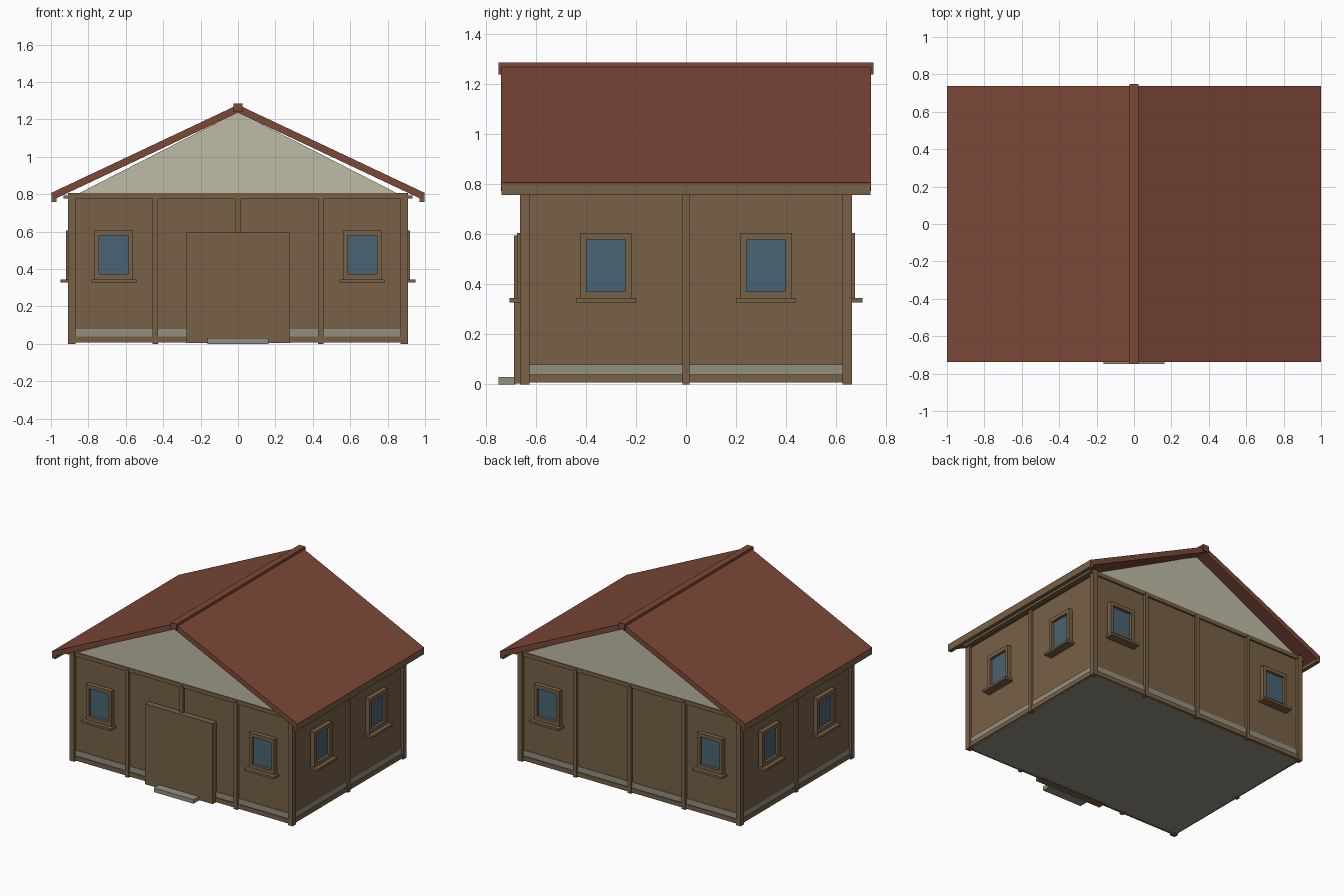
import bpy, bmesh
from mathutils import Matrix, Vector

if "Cube" in bpy.data.objects:
    bpy.data.objects.remove(bpy.data.objects["Cube"], do_unlink=True)


def material(name, rgb):
    lin = [((c / 255 + 0.055) / 1.055) ** 2.4 for c in rgb] + [1.0]
    m = bpy.data.materials.new(name)
    m.use_nodes = True
    m.diffuse_color = lin
    m.node_tree.nodes["Principled BSDF"].inputs["Base Color"].default_value = lin
    return m


WOOD = material("brown timber", (119, 97, 70))
ROOF = material("red roof", (124, 72, 55))
GABLE = material("cream gable", (190, 188, 166))
STONE = material("grey stone", (146, 144, 129))
GLASS = material("blue glass", (72, 100, 114))


def finish(bm, name, mat, place=None):
    if place:
        bmesh.ops.transform(bm, matrix=place, verts=bm.verts)
    bmesh.ops.recalc_face_normals(bm, faces=bm.faces)
    me = bpy.data.meshes.new(name)
    bm.to_mesh(me)
    bm.free()
    me.materials.append(mat)
    ob = bpy.data.objects.new(name, me)
    bpy.context.scene.collection.objects.link(ob)
    return ob


def add_box(bm, x, y, z):
    size = [b - a for a, b in (x, y, z)]
    mid = Vector([(a + b) / 2 for a, b in (x, y, z)])
    bmesh.ops.create_cube(bm, size=1, matrix=Matrix.Translation(mid) @ Matrix.Diagonal((*size, 1)))


def boxes(name, mat, *parts, place=None):
    bm = bmesh.new()
    for part in parts:
        add_box(bm, *part)
    return finish(bm, name, mat, place)


def prism(name, mat, outline, y0, y1):
    # Extrude an x-z outline along y
    bm = bmesh.new()
    face = bm.faces.new([bm.verts.new((x, y0, z)) for x, z in outline])
    out = bmesh.ops.extrude_face_region(bm, geom=[face])
    verts = [v for v in out["geom"] if isinstance(v, bmesh.types.BMVert)]
    bmesh.ops.translate(bm, verts=verts, vec=(0, y1 - y0, 0))
    return finish(bm, name, mat)


HX, HY = 0.908, 0.662      # outer faces of the timber frame
TOP = 0.805                # top of the walls


def both(h):
    return (-h, h)


# Body and stone plinth
boxes("wall_body", WOOD, (both(HX - 0.02), both(HY - 0.02), (0.08, TOP - 0.01)))
boxes("stone_plinth", STONE, (both(HX - 0.014), both(HY - 0.014), (0.008, 0.08)))

# Corner posts
for sx in (-1, 1):
    for sy in (-1, 1):
        boxes("corner_post", WOOD, (sorted((sx * 0.87, sx * HX)),
              sorted((sy * 0.625, sy * HY)), (0, TOP)))

# Horizontal rails and intermediate posts on each face
for s in (-1, 1):
    front = sorted((s * (HY - 0.03), s * (HY - 0.007)))
    side = sorted((s * (HX - 0.03), s * (HX - 0.007)))
    for low, high, label in ((0.008, 0.04, "bottom_rail"), (0.775, TOP, "top_rail")):
        boxes(label, WOOD, (both(0.88), front, (low, high)), (side, both(0.64), (low, high)))
    for x in (-0.442, 0, 0.442):
        boxes("wall_post", WOOD, (both(0.014), both(0.015), (0, 0.79)),
              place=Matrix.Translation((x, s * (HY - 0.016), 0)))
    boxes("side_post", WOOD, (both(0.015), both(0.014), (0, 0.79)),
          place=Matrix.Translation((s * (HX - 0.016), 0, 0)))
    boxes("wall_plate", WOOD, (sorted((s * 0.89, s * 0.932)), both(HY), (0.777, 0.792)))


def window(place):
    # Built facing -y, with the outer frame surface of the house at y = 0
    deep = (-0.012, 0.03)
    boxes("window_frame", WOOD,
          ((-0.103, -0.078), deep, (0.345, 0.605)), ((0.078, 0.103), deep, (0.345, 0.605)),
          ((-0.078, 0.078), deep, (0.345, 0.372)), ((-0.078, 0.078), deep, (0.578, 0.605)),
          place=place)
    boxes("window_sill", WOOD, (both(0.12), (-0.042, 0.03), (0.328, 0.345)), place=place)
    boxes("window_glass", GLASS, (both(0.078), (0.008, 0.025), (0.372, 0.578)), place=place)


for turn, offset, spread in ((0, HY, 0.664), (2, HY, 0.664), (1, HX, 0.32), (3, HX, 0.32)):
    spin = Matrix.Rotation(turn * 1.5707963, 4, "Z")
    for s in (-1, 1):
        window(spin @ Matrix.Translation((s * spread, -offset, 0)))

# Door panel and step
boxes("door_panel", WOOD, (both(0.275), (-0.687, -0.63), (0.004, 0.595)))
boxes("door_step", STONE, (both(0.162), (-0.748, -0.68), (0, 0.03)))

# Gable ends
for s in (-1, 1):
    prism("gable", GABLE, [(-0.86, 0.80), (0.86, 0.80), (0, 1.24)], s * 0.65, s * 0.625)

# Roof slopes with eave boards
for s in (-1, 1):
    prism("roof_slope", ROOF, [(0, 1.278), (s, 0.806), (s * 0.984, 0.772), (0, 1.236)], -0.738, 0.738)
    boxes("eave_board", WOOD, (sorted((s * 0.97, s * 0.998)), both(0.737), (0.757, 0.802)))
boxes("ridge_cap", ROOF, (both(0.025), both(0.748), (1.238, 1.285)))
